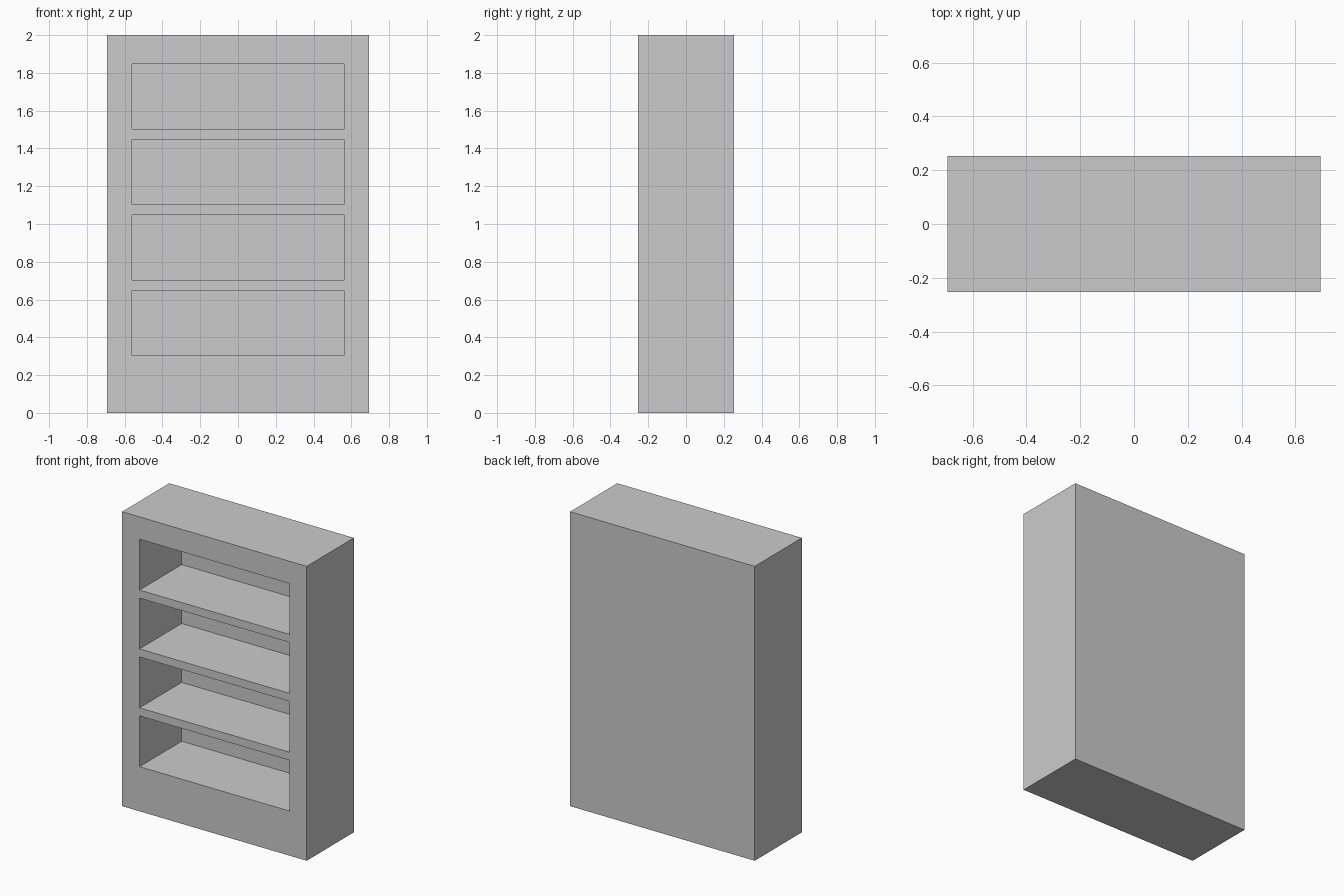
import bpy

if "Cube" in bpy.data.objects:
    bpy.data.objects.remove(bpy.data.objects["Cube"])

W, D, H = 1.387, 0.506, 2.0          # case size
OPEN_W, OPEN_H = 1.125, 0.345        # shelf opening
OPEN_DEPTH = 0.452
FIRST_Z, PITCH, COUNT = 0.303, 0.4, 4


def box(name, low, high):
    """Axis-aligned box between two corners."""
    bpy.ops.mesh.primitive_cube_add(
        size=1, location=[(a + b) / 2 for a, b in zip(low, high)])
    ob = bpy.context.object
    ob.name = name
    ob.scale = [b - a for a, b in zip(low, high)]
    bpy.ops.object.transform_apply(location=True, rotation=False, scale=True)
    return ob


# Solid case
case = box("bookcase_body", (-W / 2, -D / 2, 0), (W / 2, D / 2, H))

# Four shelf openings, cut from the front and stopping at the back panel
for i in range(COUNT):
    z = FIRST_Z + i * PITCH
    cutter = box(f"shelf_opening_cutter_{i + 1}",
                 (-OPEN_W / 2, -D / 2 - 0.1, z),
                 (OPEN_W / 2, -D / 2 + OPEN_DEPTH, z + OPEN_H))
    cutter.hide_render = True
    cutter.display_type = 'WIRE'
    cut = case.modifiers.new(f"shelf_opening_{i + 1}", 'BOOLEAN')
    cut.operation = 'DIFFERENCE'
    cut.solver = 'EXACT'
    cut.object = cutter
